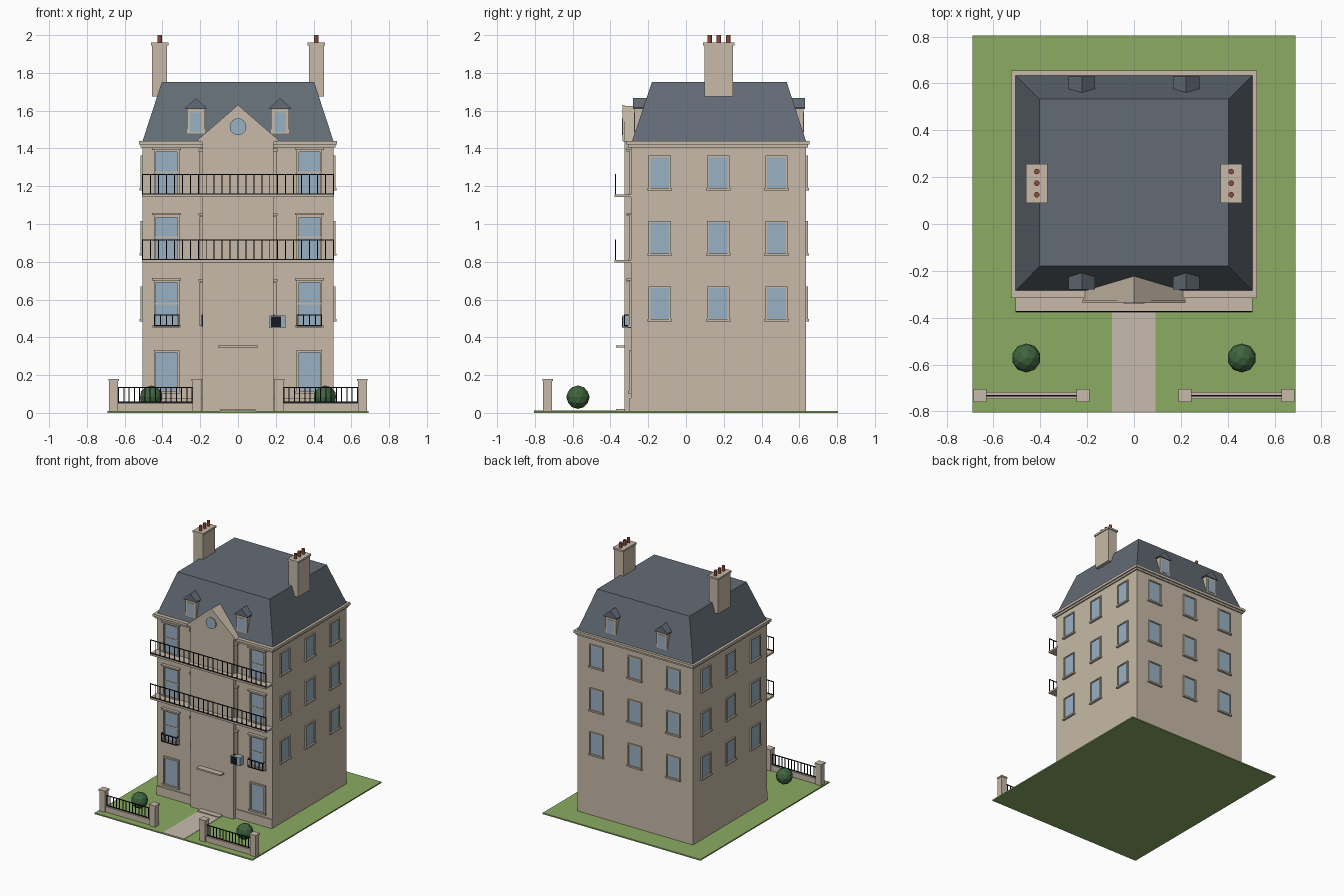
import bpy, bmesh, math
from mathutils import Matrix, Vector

if "Cube" in bpy.data.objects:
    bpy.data.objects.remove(bpy.data.objects["Cube"])


def mat(name, r, g, b):
    m = bpy.data.materials.new(name)
    m.diffuse_color = (r, g, b, 1)
    m.use_nodes = True
    m.node_tree.nodes["Principled BSDF"].inputs["Base Color"].default_value = m.diffuse_color
    return m


STONE = mat("stone", 0.57, 0.49, 0.385)
SLATE = mat("slate", 0.125, 0.148, 0.178)
GLASS = mat("glass", 0.32, 0.44, 0.55)
IRON = mat("iron", 0.008, 0.009, 0.015)
GRASS = mat("grass", 0.26, 0.41, 0.125)
PATH = mat("path", 0.58, 0.50, 0.43)
BRICK = mat("terracotta", 0.27, 0.07, 0.045)
LEAF = mat("leaf", 0.05, 0.13, 0.05)
METAL = mat("painted_metal", 0.33, 0.43, 0.50)


def finish(name, bm, material):
    bmesh.ops.recalc_face_normals(bm, faces=bm.faces)
    me = bpy.data.meshes.new(name)
    bm.to_mesh(me)
    bm.free()
    me.materials.append(material)
    ob = bpy.data.objects.new(name, me)
    bpy.context.collection.objects.link(ob)
    return ob


def boxes(name, material, items):
    """One object from (x0, x1, y0, y1, z0, z1[, matrix]) blocks."""
    bm = bmesh.new()
    for x0, x1, y0, y1, z0, z1, *m in items:
        mtx = Matrix.Translation(((x0 + x1) / 2, (y0 + y1) / 2, (z0 + z1) / 2)) \
            @ Matrix.Diagonal((x1 - x0, y1 - y0, z1 - z0, 1))
        bmesh.ops.create_cube(bm, size=1, matrix=(m[0] @ mtx) if m else mtx)
    return finish(name, bm, material)


def prism(name, material, outline, y0, y1):
    """Extrude an (x, z) outline along y."""
    bm = bmesh.new()
    f = bm.faces.new([bm.verts.new((x, y0, z)) for x, z in outline])
    r = bmesh.ops.extrude_face_region(bm, geom=[f])
    vs = [v for v in r["geom"] if isinstance(v, bmesh.types.BMVert)]
    bmesh.ops.translate(bm, vec=(0, y1 - y0, 0), verts=vs)
    return finish(name, bm, material)


def cylinder(name, material, r, depth, loc, rot=(0, 0, 0), n=12):
    bpy.ops.mesh.primitive_cylinder_add(vertices=n, radius=r, depth=depth, location=loc, rotation=rot)
    ob = bpy.context.object
    ob.name = name
    ob.data.materials.append(material)
    bpy.ops.object.shade_smooth_by_angle()
    return ob


def frame_bars(x, z0, z1, w, t, out, m):
    """Four bars around an opening, standing out of the wall at local y = 0."""
    h = w / 2
    return [(x - h - t, x - h, -out, 0.002, z0, z1 + t, m), (x + h, x + h + t, -out, 0.002, z0, z1 + t, m),
            (x - h, x + h, -out, 0.002, z1, z1 + t, m),
            (x - h - t - 0.006, x + h + t + 0.006, -out - 0.006, 0.002, z0 - 0.012, z0, m)]


# Grounds
boxes("lawn", GRASS, [(-0.69, 0.69, -0.805, 0.805, 0, 0.01)])
boxes("garden_path", PATH, [(-0.095, 0.092, -0.805, -0.32, 0.008, 0.013)])
boxes("door_step", STONE, [(-0.095, 0.092, -0.37, -0.32, 0.01, 0.02)])

# Main walls, cornice, plinth and projecting centre bay
boxes("walls", STONE, [(-0.505, 0.505, -0.29, 0.635, 0.005, 1.42)])
boxes("cornice", STONE, [(-0.515, 0.515, -0.305, 0.645, 1.405, 1.42),
                         (-0.525, 0.525, -0.315, 0.655, 1.42, 1.44)])
boxes("plinth", STONE, [(-0.505, 0.505, -0.298, -0.28, 0.005, 0.08)])
boxes("centre_bay", STONE, [(-0.187, 0.187, -0.326, -0.28, 0.005, 1.44)])
boxes("bay_trims", STONE, [(s * 0.194 - 0.01, s * 0.194 + 0.01, -0.303, -0.28, z, z + 0.23)
                           for s in (-1, 1) for z in (0.46, 0.81, 1.16)]
      + [(s * 0.196 - 0.014, s * 0.196 + 0.014, -0.315, -0.28, z, z + 0.014)
         for s in (-1, 1) for z in (0.695, 1.045, 1.385)])
boxes("door_ledge", STONE, [(-0.105, 0.105, -0.37, -0.32, 0.345, 0.357)])

# Pediment with round window
prism("pediment", STONE, [(-0.215, 1.435), (0.215, 1.435), (0, 1.625)], -0.332, -0.22)
for s in (-1, 1):
    prism("pediment_rake", STONE, [(s * 0.22, 1.44), (s * 0.195, 1.44), (0, 1.61), (0, 1.63)], -0.337, -0.325)
cylinder("round_window", GLASS, 0.044, 0.012, (0, -0.334, 1.515), (math.pi / 2, 0, 0), 24)

# Mansard roof
bm = bmesh.new()
low = [bm.verts.new(p) for p in ((-0.505, -0.285, 1.44), (0.505, -0.285, 1.44), (0.505, 0.635, 1.44), (-0.505, 0.635, 1.44))]
top = [bm.verts.new(p) for p in ((-0.403, -0.18, 1.752), (0.403, -0.18, 1.752), (0.403, 0.533, 1.752), (-0.403, 0.533, 1.752))]
bm.faces.new(low)
bm.faces.new(top)
for i in range(4):
    j = (i + 1) % 4
    bm.faces.new((low[i], low[j], top[j], top[i]))
finish("mansard_roof", bm, SLATE)

# Dormers, front and back
for y, d in ((-0.272, 1), (0.622, -1)):
    for x in (-0.223, 0.223):
        a, b = sorted((y, y + d * 0.08))
        boxes("dormer_wall", STONE, [(x - 0.047, x + 0.047, a, b, 1.475, 1.612)])
        g = sorted((y - d * 0.003, y + d * 0.01))
        boxes("dormer_glass", GLASS, [(x - 0.03, x + 0.03, *g, 1.487, 1.59)])
        prism("dormer_roof", SLATE, [(x - 0.056, 1.608), (x + 0.056, 1.608), (x + 0.056, 1.616), (x, 1.666),
                                     (x - 0.056, 1.616)], y - d * 0.008, y + d * 0.09)

# Chimneys with pots
for s in (-1, 1):
    x = s * 0.415
    boxes("chimney", STONE, [(x - 0.04, x + 0.04, 0.097, 0.248, 1.675, 1.95),
                             (x - 0.046, x + 0.046, 0.09, 0.256, 1.945, 1.96)])
    for y in (0.125, 0.174, 0.224):
        cylinder("chimney_pot", BRICK, 0.012, 0.05, (x, y, 1.975))

# Plain windows on the two sides and the back
frames, panes = [], []
walls = [(Vector((0.505, 0.17, 0)), 90, (-0.309, 0, 0.309)),
         (Vector((-0.505, 0.17, 0)), -90, (-0.309, 0, 0.309)),
         (Vector((0, 0.635, 0)), 180, (-0.336, 0, 0.336))]
for origin, deg, cols in walls:
    m = Matrix.Translation(origin) @ Matrix.Rotation(math.radians(deg), 4, 'Z')
    for x in cols:
        for z in (0.497, 0.845, 1.19):
            frames += frame_bars(x, z, z + 0.163, 0.1, 0.009, 0.011, m)
            panes.append((x - 0.05, x + 0.05, -0.004, 0.002, z, z + 0.163, m))

# Tall front windows with lintels and a transom bar
m = Matrix.Translation((0, -0.29, 0))
for x in (-0.378, 0.378):
    for z0, z1 in ((0.115, 0.32), (0.465, 0.69), (0.815, 1.035), (1.16, 1.38)):
        frames += frame_bars(x, z0, z1, 0.112, 0.012, 0.012, m)
        panes.append((x - 0.056, x + 0.056, -0.004, 0.002, z0, z1, m))
        if z0 > 0.4:
            frames += [(x - 0.077, x + 0.077, -0.024, 0, z1 + 0.012, z1 + 0.024, m),
                       (x - 0.056, x + 0.056, -0.008, 0, z0 + 0.11, z0 + 0.118, m)]
boxes("window_frames", STONE, frames)
boxes("window_panes", GLASS, panes)


def railing(x0, x1, y, z0, z1, n, t=0.005):
    """Top and bottom rail with n + 1 upright bars."""
    h = t / 2
    out = [(x0, x1, y - h, y + h, z, z + 0.006) for z in (z0, z1 - 0.006)]
    for i in range(n + 1):
        x = x0 + h + (x1 - x0 - t) * i / n
        out.append((x - h, x + h, y - h, y + h, z0, z1))
    return out


# Two full-width balconies
for z in (0.795, 1.142):
    boxes("balcony_floor", STONE, [(-0.507, 0.507, -0.378, -0.28, z, z + 0.014)])
    boxes("balcony_railing", IRON, railing(-0.507, 0.507, -0.373, z + 0.014, z + 0.123, 24))

# Small window guards
guards = []
for x in (-0.378, 0.378):
    guards += railing(x - 0.067, x + 0.067, -0.326, 0.458, 0.522, 4)
    guards += [(x + s * 0.065 - 0.002, x + s * 0.065 + 0.002, -0.326, -0.288, z, z + 0.006)
               for s in (-1, 1) for z in (0.458, 0.516)]
guards += [(s * 0.189 - 0.003, s * 0.189 + 0.003, -0.327, -0.288, 0.458, 0.522) for s in (-1, 1)]
boxes("window_guards", IRON, guards)

# Cooling unit beside the bay
boxes("cooling_unit", METAL, [(0.167, 0.252, -0.335, -0.29, 0.45, 0.515)])
boxes("cooling_grille", IRON, [(0.174, 0.227, -0.338, -0.334, 0.455, 0.51)])

# Front fences with posts, and bushes
for s in (-1, 1):
    posts = []
    for x in (0.218, 0.658):
        posts += [(s * x - 0.024, s * x + 0.024, -0.757, -0.709, 0.005, 0.168),
                  (s * x - 0.028, s * x + 0.028, -0.761, -0.705, 0.168, 0.18)]
    a, b = sorted((s * 0.24, s * 0.635))
    boxes("fence_posts", STONE, posts)
    boxes("fence_wall", STONE, [(a, b, -0.748, -0.718, 0.005, 0.053)])
    boxes("fence_railing", IRON, railing(a, b, -0.733, 0.053, 0.138, 14))
    bpy.ops.mesh.primitive_ico_sphere_add(subdivisions=2, radius=0.062, location=(s * 0.46, -0.572, 0.083))
    bpy.context.object.name = "bush"
    bpy.context.object.data.materials.append(LEAF)
